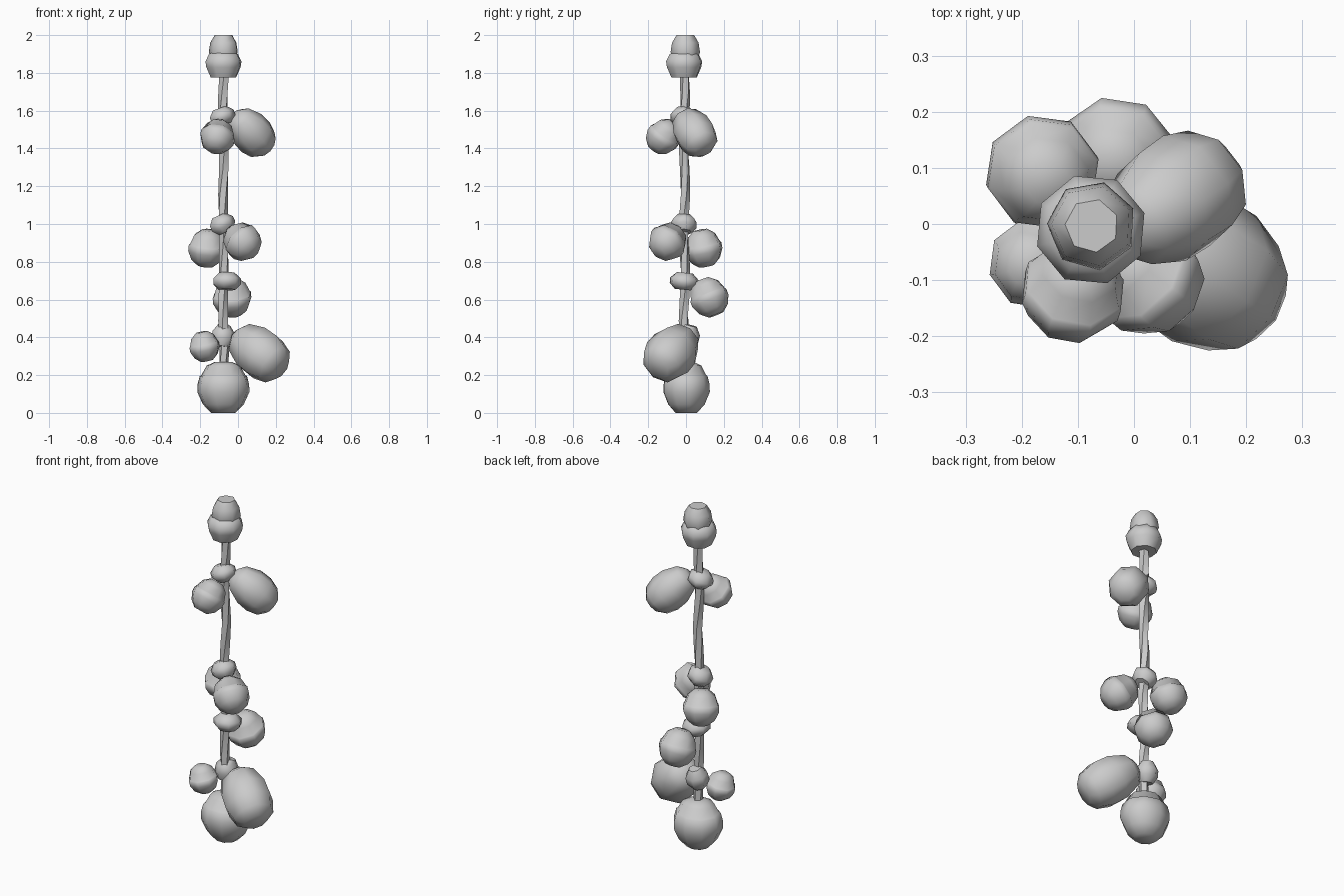
import bpy, bmesh, math
from mathutils import Vector

if "Cube" in bpy.data.objects:
    bpy.data.objects.remove(bpy.data.objects["Cube"])

X, Y = -0.077, -0.008   # line of the hanging cord


def lathe(name, profile, centre, axis=(0, 0, 1), sides=8, turn=0.0, squash=1.0):
    """Spin (radius, height) pairs around an axis through centre."""
    rot = Vector((0, 0, 1)).rotation_difference(Vector(axis).normalized())
    bm = bmesh.new()
    rings = []
    for r, h in profile:
        ring = []
        for i in range(sides):
            a = turn + 2 * math.pi * i / sides
            p = Vector((r * math.cos(a), r * squash * math.sin(a), h))
            ring.append(bm.verts.new(rot @ p + Vector(centre)))
        rings.append(ring)
    for low, high in zip(rings, rings[1:]):
        for i in range(sides):
            j = (i + 1) % sides
            bm.faces.new((low[i], low[j], high[j], high[i]))
    bm.faces.new(rings[0][::-1])
    bm.faces.new(rings[-1])
    return finish(name, bm)


def finish(name, bm):
    bmesh.ops.recalc_face_normals(bm, faces=bm.faces)
    mesh = bpy.data.meshes.new(name)
    bm.to_mesh(mesh)
    bm.free()
    ob = bpy.data.objects.new(name, mesh)
    bpy.context.collection.objects.link(ob)
    bpy.ops.object.select_all(action='DESELECT')
    bpy.context.view_layer.objects.active = ob
    ob.select_set(True)
    bpy.ops.object.shade_smooth_by_angle(angle=math.radians(50))
    return ob


BALL = [(0.42, -0.97), (0.8, -0.66), (1.02, -0.2), (1.02, 0.12),
        (0.97, 0.16), (0.78, 0.66), (0.4, 0.97)]
BARREL = [(0.35, -1.0), (0.72, -0.78), (1.0, -0.2), (1.02, 0.3),
          (0.85, 0.75), (0.5, 1.0)]
KNOT = [(0.6, -1.0), (1.0, -0.35), (1.0, 0.3), (0.55, 1.0)]


def scaled(profile, radius, half):
    return [(r * radius, h * half) for r, h in profile]


# twisted cord
cord = [(0.027, 0.22 + 1.6 * i / 12) for i in range(13)]
bm = bmesh.new()
rings = []
for n, (r, z) in enumerate(cord):
    rings.append([bm.verts.new((X + 0.004 * math.sin(n * 1.7) + r * math.cos(n * 0.4 + i * math.tau / 5),
                                Y + 0.004 * math.cos(n * 1.7) + r * math.sin(n * 0.4 + i * math.tau / 5), z))
                  for i in range(5)])
for a, b in zip(rings, rings[1:]):
    for i in range(5):
        j = (i + 1) % 5
        bm.faces.new((a[i], a[j], b[j], b[i]))
bm.faces.new(rings[0][::-1])
bm.faces.new(rings[-1])
finish("cord", bm)

# bottom weight with an overlapping upper cap
lathe("bottom_float", [(0.065, 0), (0.11, 0.045), (0.14, 0.11), (0.139, 0.15),
                       (0.127, 0.195), (0.118, 0.20), (0.09, 0.25), (0.045, 0.27)],
      (X, 0, 0), sides=9, turn=0.2, squash=0.9)

# top bulb and stub
lathe("top_bulb", [(0.07, 1.775), (0.095, 1.83), (0.1, 1.86), (0.08, 1.90), (0.05, 1.91)],
      (X, -0.01, 0), turn=0.3)
lathe("top_stub", [(0.07, 1.88), (0.08, 1.91), (0.072, 1.96), (0.048, 2.0)],
      (X + 0.002, -0.003, 0), sides=7, turn=0.4)

# knots along the cord: centre, radius, half height, axis
knots = [
    ((-0.08, 0.01, 0.405), 0.063, 0.06, (0.1, 0.25, 1)),
    ((-0.06, -0.01, 0.697), 0.077, 0.045, (0, 0.1, 1)),
    ((-0.085, -0.012, 1.0), 0.07, 0.048, (-0.45, 0, 1)),
    ((-0.085, -0.015, 1.57), 0.07, 0.045, (-0.35, 0, 1)),
]
for n, (c, r, h, axis) in enumerate(knots):
    lathe(f"knot_{n + 1}", scaled(KNOT, r, h), c, axis, sides=7)

# round floats: centre, radius, axis
balls = [
    ((-0.178, -0.07, 0.352), 0.08, (-0.2, -0.1, 1)),
    ((-0.032, 0.122, 0.612), 0.103, (-0.1, -0.4, 1)),
    ((-0.163, 0.092, 0.872), 0.1, (0.1, -0.2, 1)),
    ((0.022, -0.096, 0.907), 0.1, (-0.6, 0.5, 0.6)),
    ((-0.108, -0.118, 1.463), 0.092, (0.2, 0.6, 0.8)),
]
for n, (c, r, axis) in enumerate(balls):
    lathe(f"round_float_{n + 1}", scaled(BALL, r, r), c, axis, turn=0.25)

# barrel-shaped floats
lathe("large_barrel_float", scaled(BARREL, 0.132, 0.165), (0.108, -0.074, 0.322),
      (0.7, -0.47, -0.53), turn=0.2)
lathe("upper_barrel_float", scaled(BARREL, 0.107, 0.135), (0.068, 0.042, 1.487),
      (0.62, 0.42, -0.66), turn=0.1)
